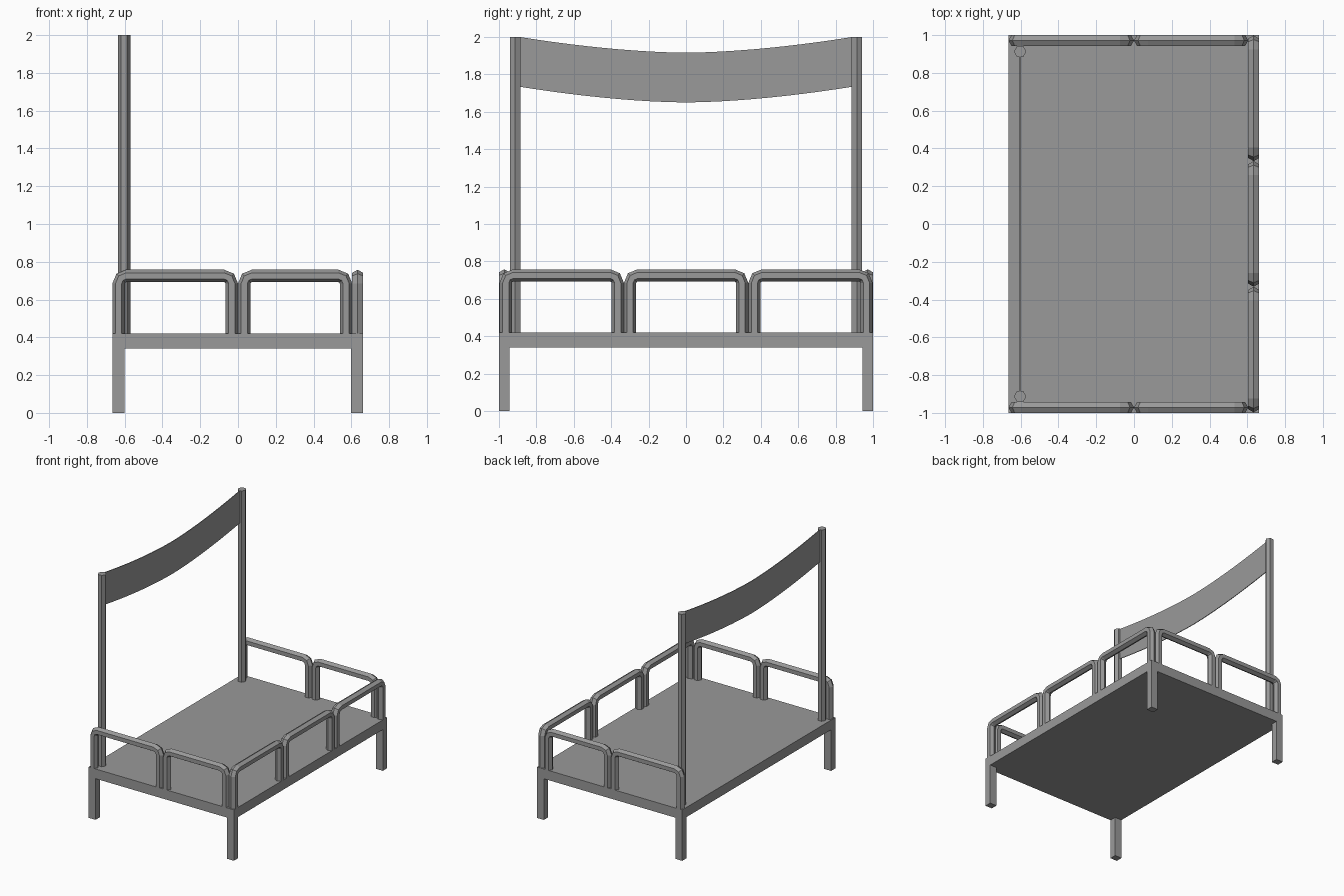
import bpy, bmesh
from math import sin, cos, pi
from mathutils import Vector, Matrix

cube = bpy.data.objects.get("Cube")
if cube:
    bpy.data.objects.remove(cube, do_unlink=True)

grey = bpy.data.materials.new("plain grey")
grey.use_nodes = True
colour = (0.32, 0.32, 0.32, 1)
grey.diffuse_color = colour
grey.node_tree.nodes["Principled BSDF"].inputs["Base Color"].default_value = colour


def finish(name, bm):
    bmesh.ops.recalc_face_normals(bm, faces=bm.faces)
    mesh = bpy.data.meshes.new(name)
    bm.to_mesh(mesh)
    bm.free()
    mesh.materials.append(grey)
    obj = bpy.data.objects.new(name, mesh)
    bpy.context.collection.objects.link(obj)
    return obj


def box(name, low, high):
    low, high = Vector(low), Vector(high)
    bm = bmesh.new()
    place = Matrix.Translation((low + high) / 2) @ Matrix.Diagonal((*(high - low), 1))
    bmesh.ops.create_cube(bm, size=1, matrix=place)
    return finish(name, bm)


X0, X1, Y = -0.665, 0.662, 1.0
DECK_LOW, DECK_TOP, RAIL_TOP = 0.34, 0.42, 0.758
R = 0.033               # radius of the six-sided tubes
FLAT = R * cos(pi / 6)  # half width across the tube's flats


def rail(name, origin, direction, length):
    """Six-sided tube bent into an arch with rounded upper corners."""
    half, top, bend = length / 2 - R, RAIL_TOP - R, 0.04
    path = [(-half, DECK_TOP, pi)]
    for centre, angles in ((-half + bend, (pi, 3 * pi / 4, pi / 2)),
                           (half - bend, (pi / 2, pi / 4, 0))):
        path += [(centre + bend * cos(a), top - bend + bend * sin(a), a) for a in angles]
    path.append((half, DECK_TOP, 0))
    along = Vector(direction)
    across = along.cross(Vector((0, 0, 1)))
    middle = Vector(origin) + along * length / 2
    bm = bmesh.new()
    rings = []
    for u, z, a in path:
        outward = along * cos(a) + Vector((0, 0, sin(a)))
        centre = middle + along * u + Vector((0, 0, z))
        rings.append([bm.verts.new(centre + R * (outward * cos(k * pi / 3) + across * sin(k * pi / 3)))
                      for k in range(6)])
    for a, b in zip(rings, rings[1:]):
        for k in range(6):
            bm.faces.new((a[k], a[k - 1], b[k - 1], b[k]))
    bm.faces.new(rings[0])
    bm.faces.new(rings[-1])
    finish(name, bm)


# Deck
box("deck", (X0, -Y, DECK_LOW), (X1, Y, DECK_TOP))

for side, s in (("right", -1), ("left", 1)):
    # Legs
    for end, x in (("head", X0), ("foot", X1 - 0.063)):
        ys = sorted((s * Y, s * (Y - 0.056)))
        box(f"{end}_leg_{side}", (x, ys[0], 0), (x + 0.063, ys[1], DECK_LOW))

    # Tall banner posts
    bm = bmesh.new()
    place = Matrix.Translation((-0.603, s * 0.913, (DECK_TOP + 2) / 2)) @ Matrix.Rotation(pi / 2, 4, "Z")
    bmesh.ops.create_cone(bm, cap_ends=True, segments=6, radius1=R, radius2=R,
                          depth=2 - DECK_TOP, matrix=place)
    finish(f"banner_post_{side}", bm)

    # Rails along the short edges
    rail(f"end_rail_outer_{side}", (X0, s * (Y - FLAT), 0), (1, 0, 0), -X0)
    rail(f"end_rail_inner_{side}", (0, s * (Y - FLAT), 0), (1, 0, 0), X1 - 2 * FLAT)

# Rails along the long edge
for i in range(3):
    rail(f"long_rail_{i + 1}", (X1 - FLAT, -0.997 + i * 0.665, 0), (0, 1, 0), 0.665)

# Sagging banner between the posts
bm = bmesh.new()
columns = []
STEPS, SPAN = 20, 0.89
for i in range(STEPS + 1):
    t = 2 * i / STEPS - 1
    z = 1.916 + 0.084 * abs(t) ** 1.7
    columns.append([bm.verts.new((-0.603, t * SPAN, z - drop)) for drop in (0.266, 0)])
for a, b in zip(columns, columns[1:]):
    bm.faces.new((a[0], b[0], b[1], a[1]))
banner = finish("banner", bm)
thick = banner.modifiers.new("thickness", "SOLIDIFY")
thick.thickness = 0.006
thick.offset = 0
